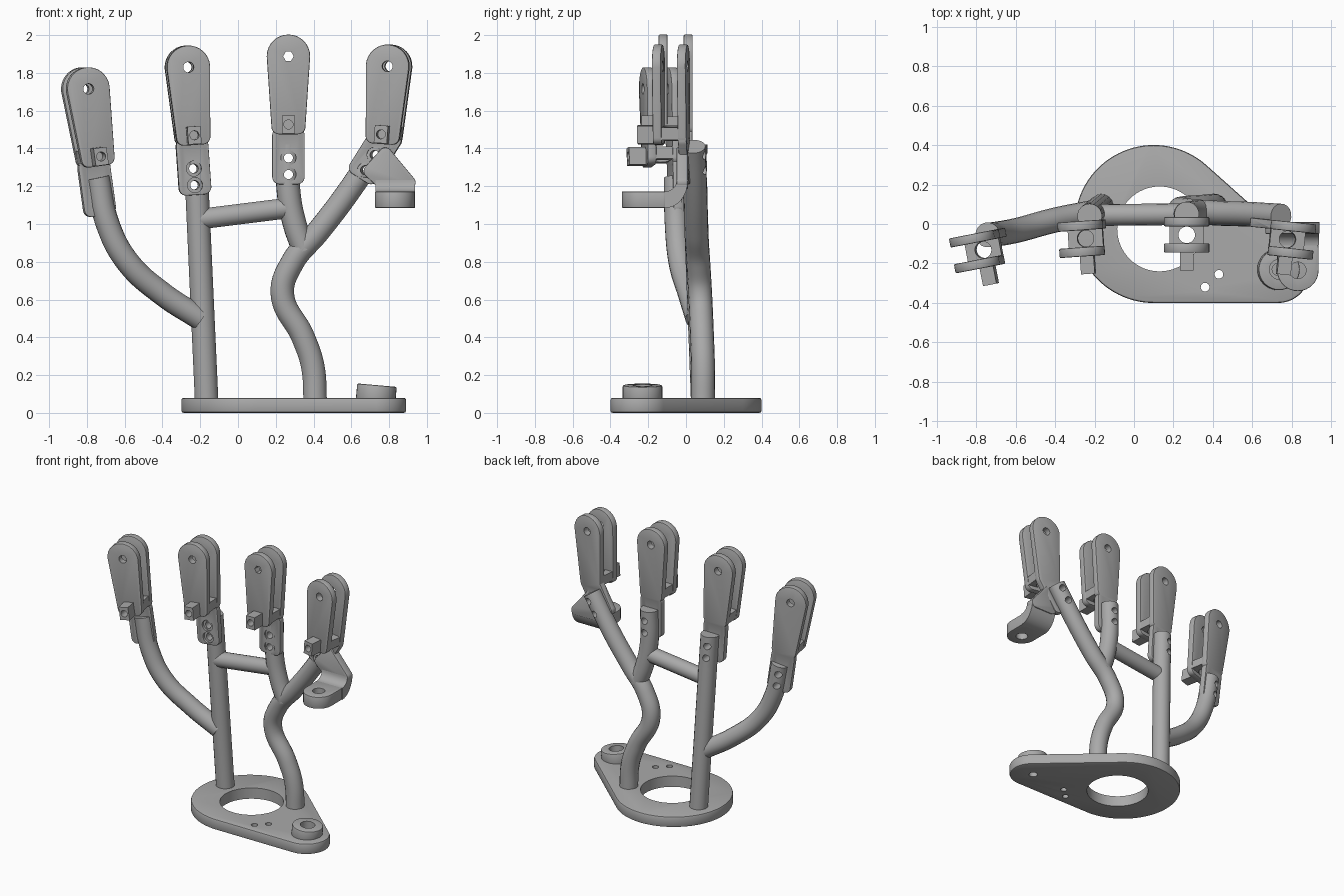
import bpy, bmesh, math
from mathutils import Matrix, Vector
from mathutils.geometry import convex_hull_2d

if "Cube" in bpy.data.objects:
    bpy.data.objects.remove(bpy.data.objects["Cube"])

grey = bpy.data.materials.new("plain grey")
grey.use_nodes = True
grey.diffuse_color = (0.4, 0.4, 0.4, 1)
grey.node_tree.nodes["Principled BSDF"].inputs["Base Color"].default_value = (0.4, 0.4, 0.4, 1)

PLANES = {
    "xy": lambda u, v, w: (u, v, w),
    "xz": lambda u, v, w: (u, w, v),
    "yz": lambda u, v, w: (w, u, v),
}
I = Matrix.Identity(4)
parts = []


def hull(*circles, n=32):
    """Outline wrapped tightly around circles given as (u, v, radius)."""
    pts = [(u + r * math.cos(k * math.tau / n), v + r * math.sin(k * math.tau / n))
           for u, v, r in circles for k in range(n)]
    return [pts[i] for i in convex_hull_2d([Vector(p) for p in pts])]


def prism(name, pts, lo, hi, plane="xz", mat=I, bevel=0.0):
    """Outline extruded between two depths, with an optional edge bevel."""
    bm = bmesh.new()
    rings = [[bm.verts.new(mat @ Vector(PLANES[plane](u, v, w))) for u, v in pts] for w in (lo, hi)]
    for ring in rings:
        bm.faces.new(ring)
    for i in range(len(pts)):
        j = (i + 1) % len(pts)
        bm.faces.new((rings[0][i], rings[0][j], rings[1][j], rings[1][i]))
    bmesh.ops.recalc_face_normals(bm, faces=bm.faces)
    me = bpy.data.meshes.new(name)
    bm.to_mesh(me)
    bm.free()
    ob = bpy.data.objects.new(name, me)
    bpy.context.collection.objects.link(ob)
    if bevel:
        mod = ob.modifiers.new("bevel", "BEVEL")
        mod.width, mod.segments, mod.angle_limit = bevel, 2, math.radians(50)
        bake(ob)
    return ob


def bake(ob):
    """Replace the mesh by its evaluated result."""
    dg = bpy.context.evaluated_depsgraph_get()
    me = bpy.data.meshes.new_from_object(ob.evaluated_get(dg))
    ob.modifiers.clear()
    ob.data = me


def combine(ob, others, op="DIFFERENCE"):
    """Boolean helper objects into a part, then discard them."""
    for other in others:
        mod = ob.modifiers.new("boolean", "BOOLEAN")
        mod.operation, mod.solver, mod.object = op, "EXACT", other
    bake(ob)
    for other in others:
        bpy.data.objects.remove(other)
    return ob


def hole(u, v, r, lo, hi, plane="xz", mat=I, n=32):
    return prism("cutter", hull((u, v, r), n=n), lo, hi, plane, mat)


def tube(name, points, radius=0.063):
    """Round rod through the points."""
    cu = bpy.data.curves.new(name, "CURVE")
    cu.dimensions, cu.bevel_depth, cu.bevel_resolution = "3D", radius, 7
    cu.resolution_u, cu.use_fill_caps = 12, True
    sp = cu.splines.new("BEZIER")
    sp.bezier_points.add(len(points) - 1)
    for bp, co in zip(sp.bezier_points, points):
        bp.co, bp.handle_left_type, bp.handle_right_type = co, "AUTO", "AUTO"
    tmp = bpy.data.objects.new(name, cu)
    bpy.context.collection.objects.link(tmp)
    me = bpy.data.meshes.new_from_object(tmp.evaluated_get(bpy.context.evaluated_depsgraph_get()))
    bpy.data.objects.remove(tmp)
    bm = bmesh.new()
    bm.from_mesh(me)
    bmesh.ops.remove_doubles(bm, verts=bm.verts, dist=0.0002)
    bmesh.ops.recalc_face_normals(bm, faces=bm.faces)
    bm.to_mesh(me)
    bm.free()
    ob = bpy.data.objects.new(name, me)
    bpy.context.collection.objects.link(ob)
    parts.append(ob)
    return ob


def clevis(name, pivot, lean, yaw, rod, screws=((0, -0.538), (0, -0.626)), pin_sides=32):
    """Forked end: two plates, a bridge, a front tab and a screwed foot on its rod."""
    mat = (Matrix.Translation(pivot) @ Matrix.Rotation(math.radians(yaw), 4, "Z")
           @ Matrix.Rotation(math.radians(lean), 4, "Y"))
    paddle = hull((0, 0, 0.115), (-0.05, -0.373, 0.04), (0.05, -0.373, 0.04))
    a, b = Vector(screws[0]), Vector(screws[1])
    d = (b - a).normalized()
    side = Vector((-d.y, d.x)) * 0.046
    ends = (a - d * 0.12, b + d * 0.012)
    foot = hull(*[(*(e + s), 0.04) for e in ends for s in (side, -side)])

    back = prism(name + "_back_plate", paddle, 0.043, 0.09, mat=mat, bevel=0.006)
    combine(back, [prism("foot", foot, 0.044, 0.089, mat=mat, bevel=0.004)], "UNION")
    cuts = [hole(0, 0, 0.028, 0, 0.2, mat=mat)]
    for u, v in screws:
        cuts += [hole(u, v, 0.04, 0.02, 0.062, mat=mat), hole(u, v, 0.024, 0.03, 0.25, mat=mat)]
    combine(back, cuts)
    combine(rod, [hole(u, v, 0.024, 0.03, 0.25, mat=mat) for u, v in screws])

    front = prism(name + "_front_plate", paddle, -0.09, -0.043, mat=mat, bevel=0.006)
    combine(front, [hole(0, 0, 0.028, -0.2, 0, mat=mat, n=pin_sides)])

    box = [(-0.088, -0.385), (0.088, -0.385), (0.088, -0.32), (-0.088, -0.32)]
    bridge = prism(name + "_bridge", box, -0.05, 0.05, mat=mat)
    combine(bridge, [hole(0, 0, 0.042, -0.5, -0.2, "xy", mat)])

    block = [(-0.035, -0.408), (0.035, -0.408), (0.035, -0.314), (-0.035, -0.314)]
    tab = prism(name + "_tab", block, -0.18, -0.08, mat=mat)
    combine(tab, [hole(0, -0.361, 0.024, -0.3, -0.1, mat=mat)])
    parts.extend((back, front, bridge, tab))


# Base plate with its large opening, two pin holes and a tilted boss
base = prism("base_plate", hull((0.1, 0, 0.4), (0.73, -0.24, 0.16), n=96), 0, 0.08, "xy", bevel=0.012)
combine(base, [hole(0.13, -0.025, 0.215, -1, 1, "xy", n=64),
               hole(0.36, -0.32, 0.022, -1, 1, "xy"),
               hole(0.43, -0.255, 0.022, -1, 1, "xy"),
               hole(0.73, -0.23, 0.03, -1, 1, "xy")])
tilt = Matrix.Translation((0.73, -0.23, 0.08)) @ Matrix.Rotation(math.radians(5), 4, "Y")
boss = prism("boss", hull((0, 0, 0.105)), -0.03, 0.067, "xy", tilt, bevel=0.008)
combine(boss, [hole(0, 0, 0.05, -0.02, 0.2, "xy", tilt)])
parts.extend((base, boss))

# Rods
post = tube("straight_post", [(-0.165, 0.09, 0.04), (-0.225, 0.04, 1.36)])
branch = tube("right_branch", [(-0.2, 0.06, 0.5), (-0.4, 0.02, 0.63), (-0.585, -0.03, 0.8),
                               (-0.69, -0.05, 1.0), (-0.742, -0.055, 1.245)])
bent = tube("bent_post", [(0.41, 0.09, 0.04), (0.395, 0.09, 0.25), (0.345, 0.085, 0.4),
                          (0.235, 0.075, 0.63), (0.29, 0.065, 0.8), (0.42, 0.055, 0.955),
                          (0.57, 0.05, 1.15), (0.745, 0.04, 1.41)])
spur = tube("inner_branch", [(0.35, 0.06, 0.86), (0.3, 0.055, 1.0), (0.267, 0.05, 1.18), (0.267, 0.05, 1.42)])
tube("crossbar", [(-0.21, 0.045, 1.025), (0.27, 0.05, 1.085)], 0.055)

# Forked ends
clevis("far_right_fork", (-0.808, -0.14, 1.715), -8, 11, branch)
clevis("right_fork", (-0.268, -0.075, 1.83), -4, 4, post)
clevis("inner_fork", (0.267, -0.055, 1.888), 0, 0, spur, pin_sides=6)
clevis("left_fork", (0.8, -0.08, 1.835), 4, -6, bent, ((-0.05, -0.474), (-0.095, -0.558)))

# Side arm that drops from the left fork and turns forward into a lug
parts.append(prism("side_arm", hull((0.78, 1.37, 0.035), (0.7, 1.28, 0.035), (0.905, 1.22, 0.035),
                                    (0.765, 1.22, 0.035)), -0.05, 0.01, bevel=0.004))
arc = [k * math.pi / 16 for k in range(9)]
bend = [(-0.11 + 0.12 * math.cos(t), 1.232 - 0.147 * math.sin(t)) for t in arc]
bend += [(-0.11 + 0.06 * math.cos(t), 1.232 - 0.06 * math.sin(t)) for t in reversed(arc)]
parts.append(prism("arm_bend", bend, 0.727, 0.937, "yz"))
lug = prism("lug", hull((0.83, -0.235, 0.105), (0.745, -0.12, 0.02), (0.915, -0.12, 0.02)),
            1.085, 1.172, "xy", bevel=0.005)
parts.append(combine(lug, [hole(0.83, -0.235, 0.042, 1, 1.3, "xy")]))

# Colour and smooth shading
bpy.ops.object.select_all(action="DESELECT")
for ob in parts:
    ob.data.materials.clear()
    ob.data.materials.append(grey)
    ob.select_set(True)
bpy.context.view_layer.objects.active = parts[0]
bpy.ops.object.shade_smooth_by_angle(angle=math.radians(30))
